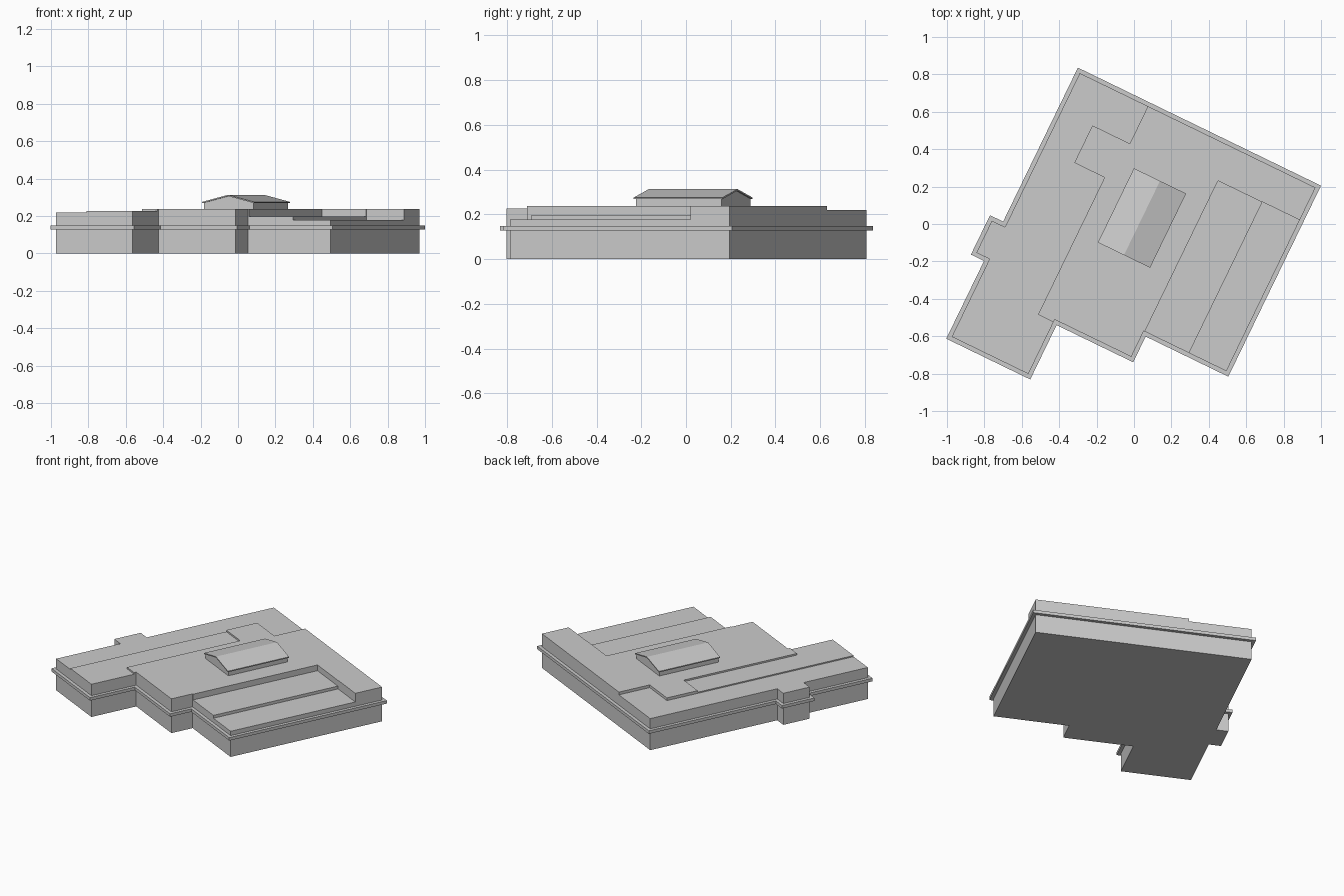
import bpy, bmesh, math
from mathutils import Vector, Matrix

if "Cube" in bpy.data.objects:
    bpy.data.objects.remove(bpy.data.objects["Cube"])

# The plan is drawn in building axes, then turned to its site angle
TURN = Matrix.Rotation(math.radians(-25.9), 4, 'Z')


def make(name, verts, faces):
    bm = bmesh.new()
    vs = [bm.verts.new(v) for v in verts]
    for f in faces:
        bm.faces.new([vs[i] for i in f])
    bmesh.ops.recalc_face_normals(bm, faces=bm.faces)
    bm.transform(TURN)
    me = bpy.data.meshes.new(name)
    bm.to_mesh(me)
    bm.free()
    ob = bpy.data.objects.new(name, me)
    bpy.context.collection.objects.link(ob)
    return ob


def prism(name, pts, z0, z1):
    n = len(pts)
    verts = [(x, y, z) for z in (z0, z1) for x, y in pts]
    faces = [range(n), range(n, 2 * n)]
    faces += [(i, (i + 1) % n, (i + 1) % n + n, i + n) for i in range(n)]
    return make(name, verts, faces)


def ring(name, outer, inner, z0, z1):
    n = len(outer)
    verts = [(x, y, z) for loop, z in ((outer, z0), (outer, z1), (inner, z1), (inner, z0))
             for x, y in loop]
    faces = [(a * n + i, a * n + (i + 1) % n, b * n + (i + 1) % n, b * n + i)
             for a, b in ((0, 1), (1, 2), (2, 3), (3, 0)) for i in range(n)]
    return make(name, verts, faces)


def inset(pts, d):
    # right-angled clockwise outline: shift each corner along both inward normals
    out = []
    for i, p in enumerate(pts):
        p = Vector(p)
        e1 = (p - Vector(pts[i - 1])).normalized()
        e2 = (Vector(pts[(i + 1) % len(pts)]) - p).normalized()
        out.append(tuple(p + d * (Vector((e1.y, -e1.x)) + Vector((e2.y, -e2.x)))))
    return out


def rect(u0, v0, u1, v1):
    return [(u0, v0), (u0, v1), (u1, v1), (u1, v0)]


outline = [(-.635, .621), (.81, .621), (.81, -.514), (.319, -.514), (.319, -.667),
           (-.136, -.667), (-.136, -.99), (-.635, -.99), (-.635, -.528),
           (-.713, -.528), (-.713, -.294), (-.635, -.294)]
wall = inset(outline, 0.022)

# Main walls, with the lower roof terraces cut away
body = prism("building_body", wall, 0, 0.238)
terraces = [
    ("west_middle_roof", [(-.9, -1.2), (-.9, .155), (-.25, .155), (-.25, -.66),
                          (-.158, -.66), (-.1, -.66), (-.1, -1.2)], 0.227),
    ("west_edge_roof", [(-.9, -1.25), (-.9, .8), (-.208, .8), (-.208, .377),
                        (-.43, .377), (-.43, -1.25)], 0.219),
    ("east_inner_roof", rect(.303, -.6, .9, .404), 0.198),
    ("east_outer_roof", rect(.566, -.65, .95, .406), 0.178),
]
for name, pts, z in terraces:
    cutter = prism(name + "_cutter", pts, z, 0.4)
    cutter.hide_render = True
    mod = body.modifiers.new(name, 'BOOLEAN')
    mod.operation = 'DIFFERENCE'
    mod.solver = 'EXACT'
    mod.object = cutter
    bpy.context.view_layer.objects.active = body
    bpy.ops.object.modifier_apply(modifier=mod.name)
    bpy.data.objects.remove(cutter)

# Cornice band running round the walls
ring("cornice", outline, wall, 0.127, 0.148)


# Gabled rooflight: profile across u, extruded along v
def gable(name, profile, v0, v1):
    n = len(profile)
    verts = [(u, v, z) for v in (v0, v1) for u, z in profile]
    faces = [range(n), range(n, 2 * n)]
    faces += [(i, (i + 1) % n, (i + 1) % n + n, i + n) for i in range(n)]
    return make(name, verts, faces)


mid = 0.0245
gable("rooflight_walls", [(mid - .147, .237), (mid - .147, .272), (mid, .307),
                          (mid + .147, .272), (mid + .147, .237)], -.165, .26)
gable("rooflight_roof", [(mid - .155, .268), (mid - .155, .275), (mid, .313),
                         (mid + .155, .275), (mid + .155, .268), (mid, .306)], -.173, .268)
